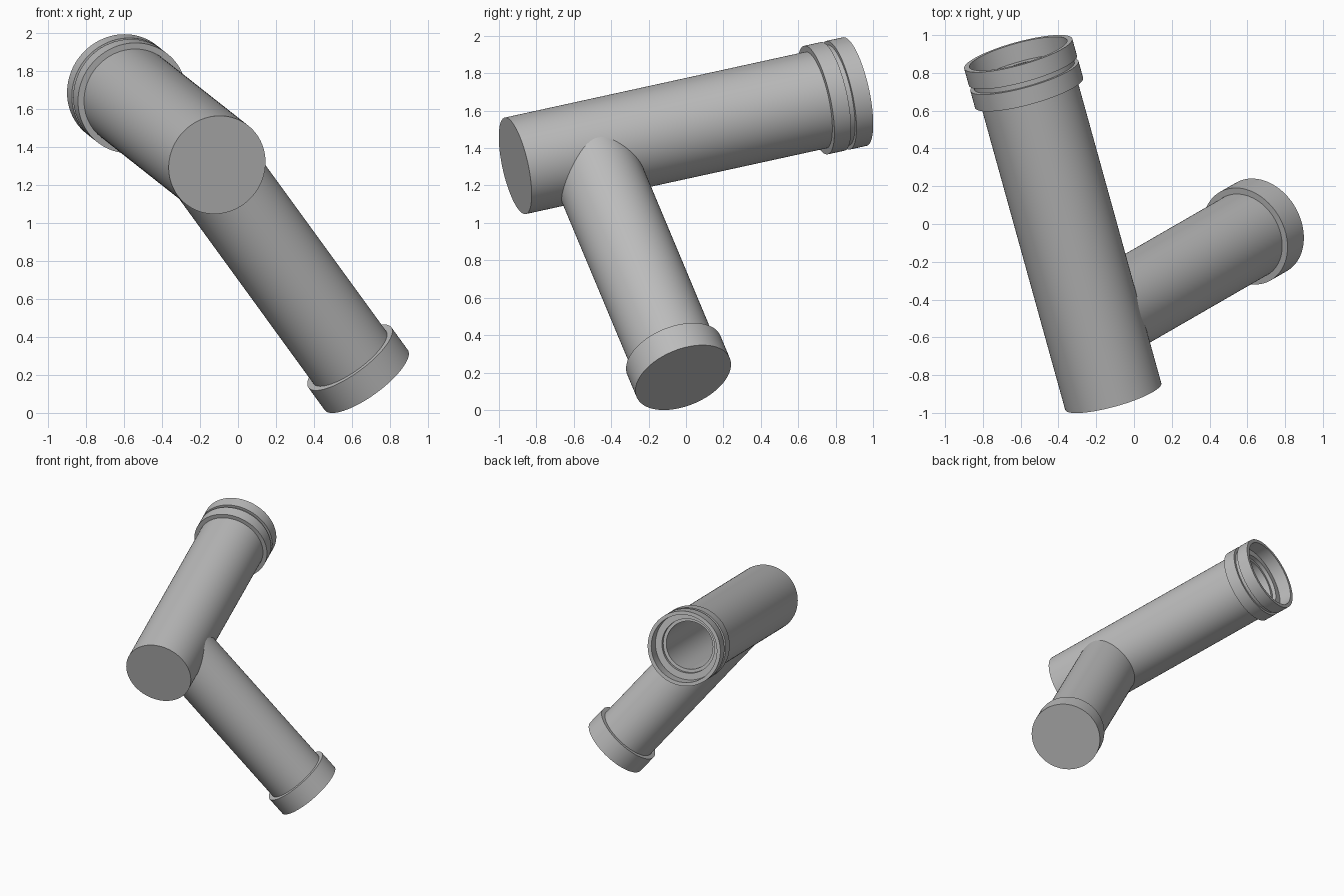
import bpy, math
from mathutils import Vector

if "Cube" in bpy.data.objects:
    bpy.data.objects.remove(bpy.data.objects["Cube"])

SIDES = 96

# single grey plastic colour
grey = bpy.data.materials.new("pipe_grey")
grey.diffuse_color = (0.5, 0.5, 0.5, 1)
grey.use_nodes = True
grey.node_tree.nodes["Principled BSDF"].inputs["Base Color"].default_value = grey.diffuse_color


def lathe(name, start, end, profile):
    """Turn (radius, distance) points around the line from start to end."""
    start, end = Vector(start), Vector(end)
    verts, rings, faces = [], [], []
    for r, d in profile:
        if r == 0:
            rings.append([len(verts)] * SIDES)
            verts.append((0, 0, d))
        else:
            rings.append([len(verts) + i for i in range(SIDES)])
            verts += [(r * math.cos(i * math.tau / SIDES),
                       r * math.sin(i * math.tau / SIDES), d) for i in range(SIDES)]
    for a, b in zip(rings, rings[1:]):
        for i in range(SIDES):
            j = (i + 1) % SIDES
            quad = list(dict.fromkeys((a[i], a[j], b[j], b[i])))
            faces.append(quad)
    mesh = bpy.data.meshes.new(name)
    mesh.from_pydata(verts, [], faces)
    mesh.materials.append(grey)
    ob = bpy.data.objects.new(name, mesh)
    bpy.context.collection.objects.link(ob)
    ob.location = start
    ob.rotation_mode = 'QUATERNION'
    ob.rotation_quaternion = (end - start).to_track_quat('Z', 'Y')
    bpy.ops.object.select_all(action='DESELECT')
    ob.select_set(True)
    bpy.context.view_layer.objects.active = ob
    bpy.ops.object.shade_smooth_by_angle(angle=math.radians(30))
    return ob


# main pipe: closed front, double collar and stepped socket at the back
front, back = Vector((-0.11, -0.913, 1.305)), Vector((-0.613, 0.902, 1.702))
L = (back - front).length
lathe("main_pipe", front, back, [
    (0, 0), (0.264, 0), (0.264, L - 0.22),
    (0.297, L - 0.22), (0.297, L - 0.125),      # seal collar
    (0.275, L - 0.125), (0.275, L - 0.095),     # groove
    (0.297, L - 0.095), (0.297, L),             # rim
    (0.268, L), (0.268, L - 0.10),              # socket
    (0.215, L - 0.10), (0.215, L - 0.13),       # inner step
    (0.19, L - 0.13), (0.19, L - 1.2), (0, L - 1.2)])

# branch pipe: leaves the main pipe at a right angle, capped end collar
tip = Vector((0.675, -0.015, 0.173))
joint = Vector((-0.212, -0.526, 1.393))
B = (tip - joint).length
lathe("branch_pipe", joint, tip, [
    (0, 0), (0.236, 0), (0.236, B - 0.155),
    (0.27, B - 0.155), (0.27, B), (0, B)])
